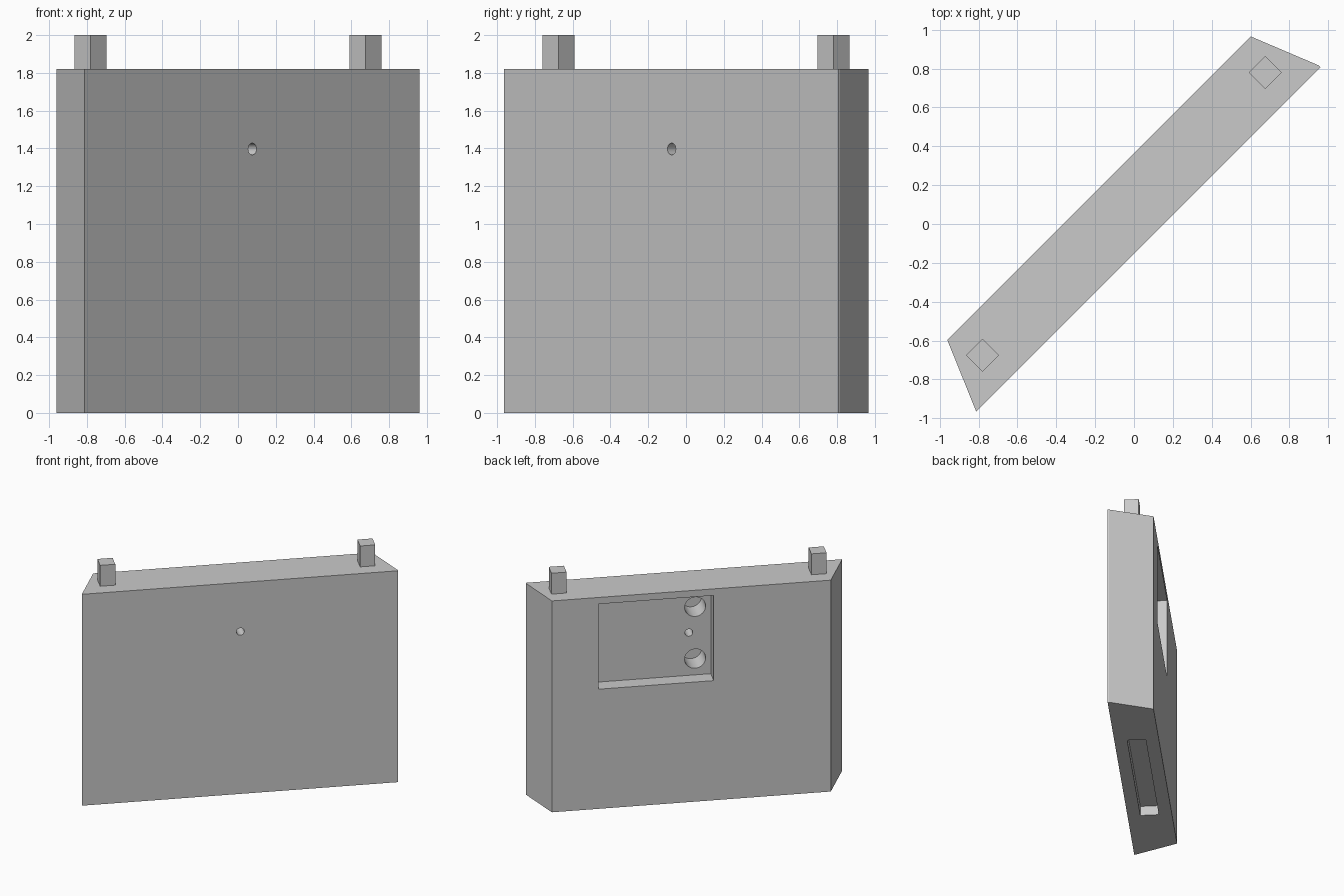
import bpy, bmesh
from math import radians
from mathutils import Matrix, Vector

if "Cube" in bpy.data.objects:
    bpy.data.objects.remove(bpy.data.objects["Cube"], do_unlink=True)

TURN = Matrix.Rotation(radians(45), 4, "Z")   # whole model stands diagonally
HEIGHT = 1.82
BACK, FRONT = 0.2575, -0.1075
MID = 0.074                                   # depth line shared by pegs and slot

grey = bpy.data.materials.new("plain_grey")
grey.use_nodes = True
grey.diffuse_color = (0.59, 0.59, 0.59, 1)
grey.node_tree.nodes["Principled BSDF"].inputs["Base Color"].default_value = grey.diffuse_color


def add_object(name, bm):
    bmesh.ops.recalc_face_normals(bm, faces=bm.faces)
    mesh = bpy.data.meshes.new(name)
    bm.to_mesh(mesh)
    bm.free()
    obj = bpy.data.objects.new(name, mesh)
    obj.matrix_world = TURN
    mesh.materials.append(grey)
    bpy.context.collection.objects.link(obj)
    return obj


def box(name, low, high):
    low, high = Vector(low), Vector(high)
    bm = bmesh.new()
    bmesh.ops.create_cube(bm, size=1)
    bmesh.ops.scale(bm, vec=high - low, verts=bm.verts)
    bmesh.ops.translate(bm, vec=(low + high) / 2, verts=bm.verts)
    return add_object(name, bm)


def rod(name, x, z, radius, start, end):
    bm = bmesh.new()
    bmesh.ops.create_cone(bm, cap_ends=True, segments=40, radius1=radius, radius2=radius,
                          depth=abs(end - start),
                          matrix=Matrix.Translation((x, (start + end) / 2, z))
                          @ Matrix.Rotation(radians(90), 4, "X"))
    return add_object(name, bm)


def cut(target, cutter):
    cutter.hide_render = True
    mod = target.modifiers.new("cut", "BOOLEAN")
    mod.operation, mod.solver, mod.object = "DIFFERENCE", "EXACT", cutter
    bpy.context.view_layer.objects.active = target
    bpy.ops.object.modifier_apply(modifier=mod.name)
    bpy.data.objects.remove(cutter, do_unlink=True)


# Panel with slanted ends: a sharp edge on one side, a thin lip on the other
outline = [(1.108, BACK), (1.25, FRONT + 0.012), (1.25, FRONT),
           (-1.257, FRONT), (-1.102, BACK)]
bm = bmesh.new()
base = bm.faces.new([bm.verts.new((x, y, 0)) for x, y in outline])
top = bmesh.ops.extrude_face_region(bm, geom=[base])["geom"]
bmesh.ops.translate(bm, vec=(0, 0, HEIGHT), verts=[v for v in top if isinstance(v, bmesh.types.BMVert)])
panel = add_object("panel", bm)

# Recessed pocket in the back, with two blind bores and a through hole
floor = BACK - 0.13
cut(panel, box("pocket_cutter", (-0.174, floor, 1.03), (0.74, BACK + 0.1, 1.763)))
for z in (1.17, 1.616):
    cut(panel, rod("bore_cutter", -0.05, z, 0.083, floor - 0.18, floor + 0.05))
cut(panel, rod("hole_cutter", 0, 1.397, 0.031, FRONT - 0.05, floor + 0.05))

# Slot along the underside
cut(panel, box("slot_cutter", (-0.617, MID - 0.076, -0.1), (0.617, MID + 0.076, 0.085)))

# Square pegs on the top
for name, x in (("left_peg", 1.03), ("right_peg", -1.03)):
    box(name, (x - 0.06, MID - 0.06, HEIGHT), (x + 0.06, MID + 0.06, 2.0))

bpy.ops.object.select_all(action="DESELECT")
panel.select_set(True)
bpy.context.view_layer.objects.active = panel
bpy.ops.object.shade_smooth_by_angle(angle=radians(20))
